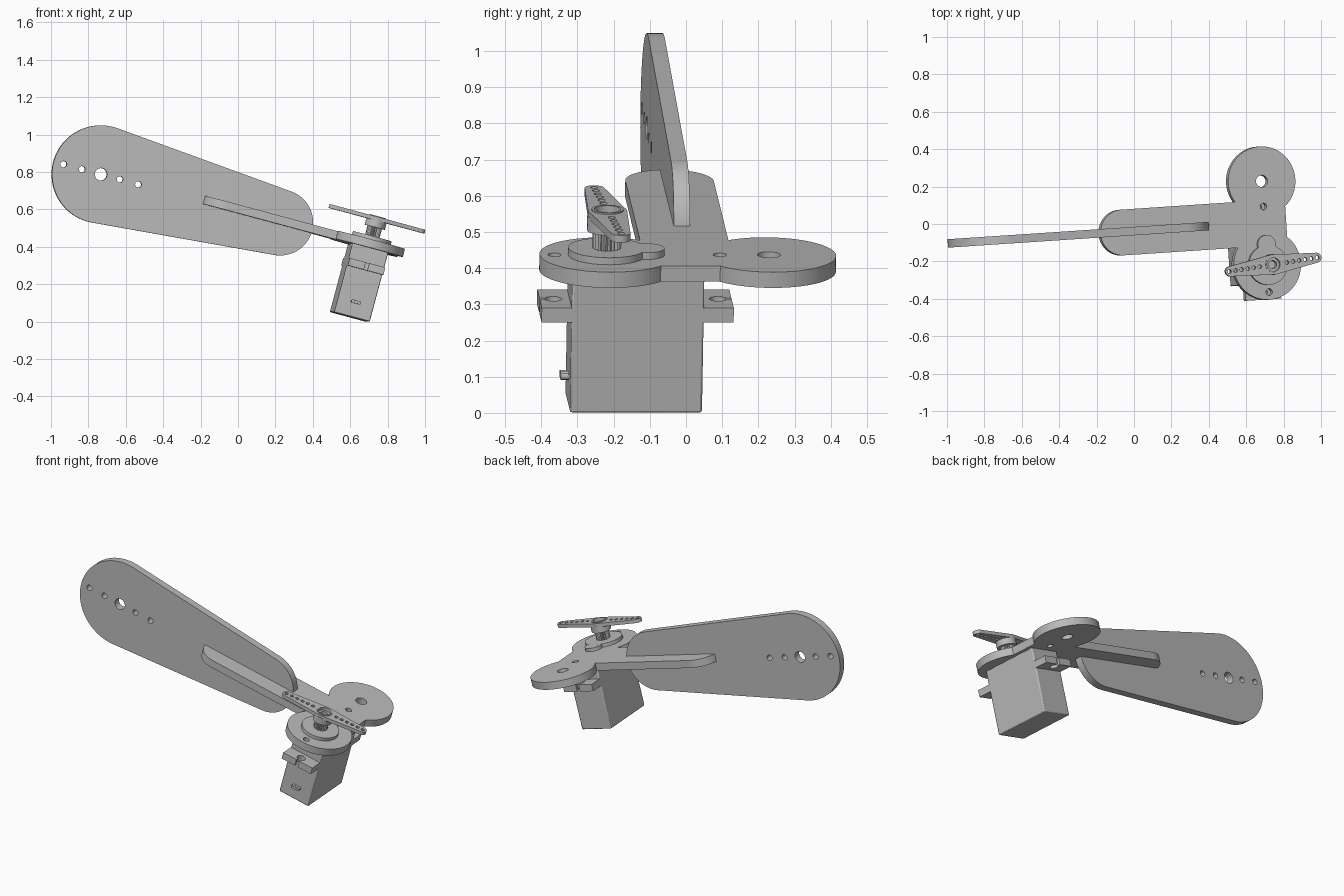
import bpy
from math import sin, cos, pi, radians, acos, asin, degrees
from mathutils import Matrix

cube = bpy.data.objects.get("Cube")
if cube:
    bpy.data.objects.remove(cube, do_unlink=True)

grey = bpy.data.materials.new("plain_grey")
grey.use_nodes = True
TONE = (0.5, 0.5, 0.5, 1)
grey.diffuse_color = TONE
grey.node_tree.nodes["Principled BSDF"].inputs["Base Color"].default_value = TONE

# Shared frame: origin on the output axis at the top of the bracket
FRAME = (Matrix.Translation((0.713, -0.219, 0.437))
         @ Matrix.Rotation(radians(3.8), 4, 'Z') @ Matrix.Rotation(radians(15), 4, 'Y'))
THICK = 0.045


def arc(cx, cy, r, a0=0, a1=360, steps=32):
    return [(cx + r * cos(radians(a0 + (a1 - a0) * i / steps)),
             cy + r * sin(radians(a0 + (a1 - a0) * i / steps))) for i in range(steps + 1)]


def circle(cx, cy, r, steps=32):
    return arc(cx, cy, r, 0, 360, steps)[:-1]


def finish(ob, name, matrix):
    ob.name = name
    ob.matrix_world = FRAME @ matrix
    ob.data.materials.clear()
    ob.data.materials.append(grey)
    bpy.ops.object.select_all(action='DESELECT')
    ob.select_set(True)
    bpy.context.view_layer.objects.active = ob
    if ob.type == 'CURVE':
        bpy.ops.object.convert(target='MESH')
    bpy.ops.object.shade_smooth_by_angle(angle=radians(30))
    return bpy.context.view_layer.objects.active


def plate(name, outlines, z0, z1, matrix=Matrix()):
    """Flat plate: the first outline is the rim, the others are holes."""
    cu = bpy.data.curves.new(name, 'CURVE')
    cu.dimensions = '2D'
    cu.fill_mode = 'BOTH'
    cu.extrude = (z1 - z0) / 2
    for pts in outlines:
        sp = cu.splines.new('POLY')
        sp.points.add(len(pts) - 1)
        for p, (x, y) in zip(sp.points, pts):
            p.co = (x, y, 0, 1)
        sp.use_cyclic_u = True
    ob = bpy.data.objects.new(name, cu)
    bpy.context.collection.objects.link(ob)
    return finish(ob, name, matrix @ Matrix.Translation((0, 0, (z0 + z1) / 2)))


def box(name, centre, size, bevel=0):
    bpy.ops.mesh.primitive_cube_add(size=1)
    ob = bpy.context.object
    ob.data.transform(Matrix.Diagonal((*size, 1)))
    finish(ob, name, Matrix.Translation(centre))
    if bevel:
        mod = ob.modifiers.new("edge", 'BEVEL')
        mod.width = bevel
        mod.segments = 2
    return ob


# Bracket: two round pads joined at a waist, with a round-ended arm
PAD, PITCH, ARM = 0.186, 0.449, 0.1225
mid = PITCH / 2
waist = degrees(acos(0.12 / PAD))
notch = degrees(asin((mid - ARM) / PAD))
rim = (arc(0, PITCH, PAD, -waist, 180 + notch, 64)
       + arc(-0.787, mid, ARM, 90, 270)
       + arc(0, 0, PAD, 180 - notch, 360 + waist, 64))
screws = [circle(0, y, 0.018, 20) for y in (-0.145, 0.313)]
plate("bracket", [rim, circle(0, PITCH, 0.032)] + screws, -THICK, 0)

# Long upright blade, tapering between two round ends
BIG, SMALL = (-1.477, 0.262), (-0.482, 0.176)
lean = degrees(acos((BIG[1] - SMALL[1]) / (SMALL[0] - BIG[0])))
rim = (arc(SMALL[0], 0, SMALL[1], -lean, lean, 48)
       + arc(BIG[0], 0, BIG[1], lean, 360 - lean, 64))
holes = [circle(BIG[0] + d, 0, 0.017, 20) for d in (-0.207, -0.105, 0.105, 0.207)]
upright = Matrix.Translation((0, 0.228, -0.033)) @ Matrix.Rotation(pi / 2, 4, 'X')
plate("blade", [rim, circle(BIG[0], 0, 0.033)] + holes, -THICK / 2, THICK / 2, upright)

# Motor case
MID, WIDE, LONG, BASE = 0.082, 0.197, 0.366, -0.426
box("motor_case", (0, MID, (BASE - THICK) / 2), (WIDE, LONG, -THICK - BASE), 0.006)

# Mounting flange with an open screw slot at each end
FLANGE, SCREW = 0.266, 0.228
slot = arc(0, SCREW, 0.024, 66, -246, 24)
end = [(WIDE / 2, FLANGE), (slot[0][0], FLANGE)] + slot + [(slot[-1][0], FLANGE), (-WIDE / 2, FLANGE)]
rim = end + [(-x, -y) for x, y in end]
plate("mounting_flange", [rim], -0.167, -0.126, Matrix.Translation((0, MID, 0)))

# Three wire stubs on the front of the case
for i in (-1, 0, 1):
    side = Matrix.Translation((i * 0.017, MID - LONG / 2, -0.344)) @ Matrix.Rotation(pi / 2, 4, 'X')
    plate("wire_stub", [circle(0, 0, 0.01, 12)], -0.005, 0.022, side)

# Gear tower, side lobe and toothed output shaft
plate("gear_tower", [circle(0, 0, 0.107, 48)], -THICK, 0.02)
plate("gear_lobe", [circle(0, 0.11, 0.05)], -THICK, 0.0195)
TEETH = 21
teeth = [((0.04 if i % 2 else 0.034) * cos(pi * i / TEETH),
          (0.04 if i % 2 else 0.034) * sin(pi * i / TEETH)) for i in range(2 * TEETH)]
plate("output_shaft", [teeth], 0.015, 0.08)

# Two-armed horn on its hub
HUB, TIP, REACH = 0.054, 0.027, 0.241
turn = Matrix.Rotation(radians(5), 4, 'Z')
lean = degrees(acos((HUB - TIP) / REACH))
rim = (arc(REACH, 0, TIP, -lean, lean, 20) + arc(0, 0, HUB, lean, 180 - lean, 6)
       + arc(-REACH, 0, TIP, 180 - lean, 180 + lean, 20)
       + arc(0, 0, HUB, 180 + lean, 360 - lean, 6))
holes = [circle(s * (0.076 + 0.034 * i), 0, 0.0105, 12) for s in (-1, 1) for i in range(6)]
plate("horn", [rim, circle(0, 0, 0.038)] + holes, 0.106, 0.127, turn)
plate("horn_hub", [circle(0, 0, 0.056), circle(0, 0, 0.022)], 0.07, 0.112)
plate("horn_collar", [circle(0, 0, 0.044), circle(0, 0, 0.036)], 0.108, 0.131)
